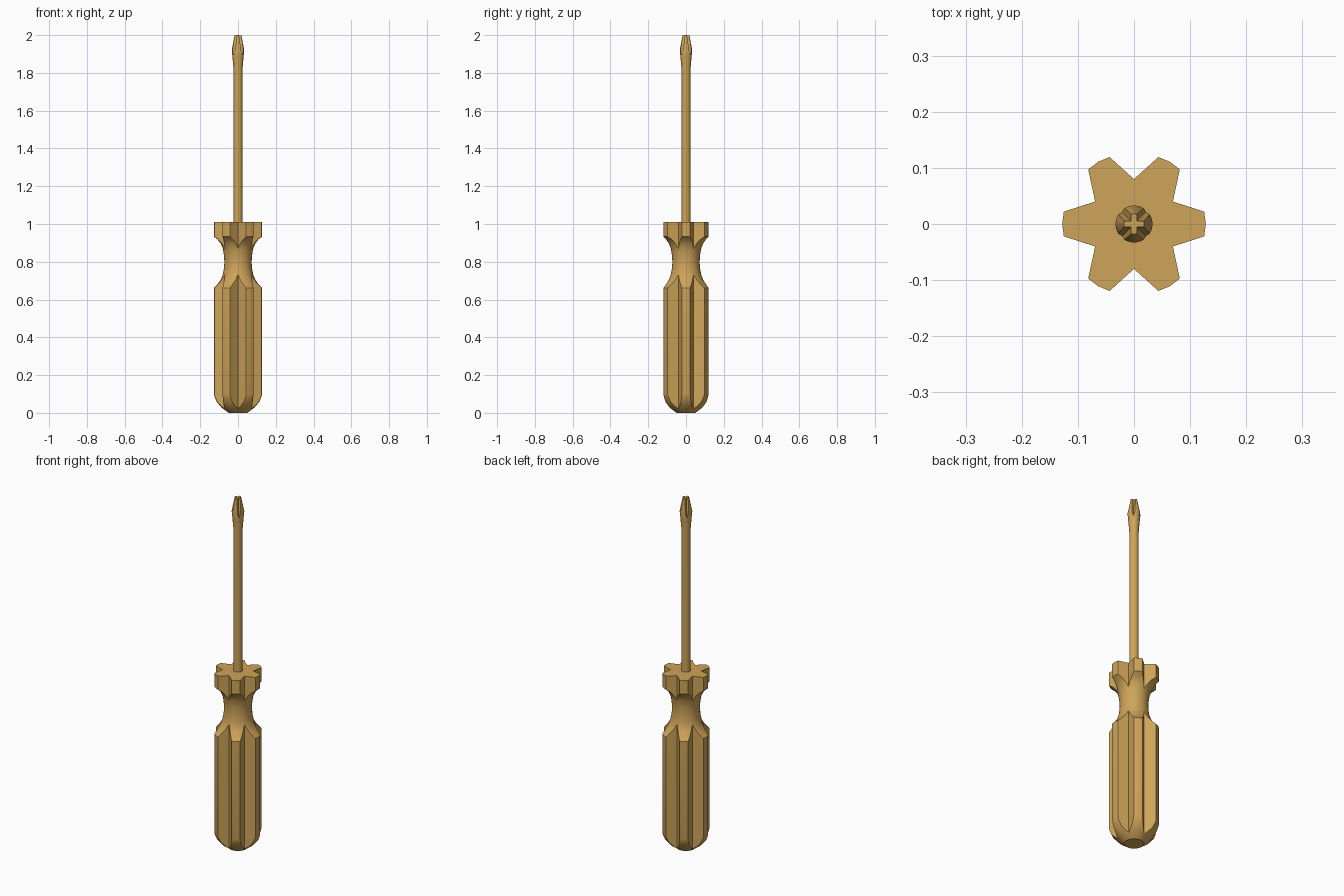
import bpy, bmesh
from math import sin, cos, pi, radians

if "Cube" in bpy.data.objects:
    bpy.data.objects.remove(bpy.data.objects["Cube"])


def make_object(name, verts, faces):
    mesh = bpy.data.meshes.new(name)
    bm = bmesh.new()
    vs = [bm.verts.new(v) for v in verts]
    for f in faces:
        bm.faces.new([vs[i] for i in f])
    bmesh.ops.recalc_face_normals(bm, faces=bm.faces)
    bm.to_mesh(mesh)
    bm.free()
    ob = bpy.data.objects.new(name, mesh)
    bpy.context.collection.objects.link(ob)
    return ob


def loft(name, rings):
    """Closed solid through rings that have equal point counts."""
    n = len(rings[0])
    verts = [p for r in rings for p in r]
    faces = [list(range(n)), [(len(rings) - 1) * n + i for i in range(n)]]
    for k in range(len(rings) - 1):
        for i in range(n):
            j = (i + 1) % n
            faces.append([k * n + i, k * n + j, (k + 1) * n + j, (k + 1) * n + i])
    return make_object(name, verts, faces)


def lathe(name, profile, n):
    return loft(name, [[(r * cos(2 * pi * i / n), r * sin(2 * pi * i / n), z)
                        for i in range(n)] for r, z in profile])


def boolean(ob, cutter, operation):
    mod = ob.modifiers.new("bool", 'BOOLEAN')
    mod.operation = operation
    mod.solver = 'EXACT'
    mod.object = cutter
    bpy.context.view_layer.objects.active = ob
    bpy.ops.object.modifier_apply(modifier=mod.name)
    bpy.data.objects.remove(cutter)


def finish(ob, color):
    bpy.ops.object.select_all(action='DESELECT')
    ob.select_set(True)
    bpy.context.view_layer.objects.active = ob
    bpy.ops.object.shade_smooth_by_angle(angle=radians(28))
    mat = bpy.data.materials.new(ob.name + "_color")
    mat.diffuse_color = color
    mat.use_nodes = True
    mat.node_tree.nodes["Principled BSDF"].inputs["Base Color"].default_value = mat.diffuse_color
    ob.data.materials.append(mat)


COLOR = (0.62, 0.37, 0.10, 1)

# Handle: six-lobed star prism trimmed by a turned envelope
lobe = [(0.080, -30), (0.127, -10), (0.128, 0), (0.127, 10)]
star = [(r * cos(radians(a + 60 * k)), r * sin(radians(a + 60 * k)))
        for k in range(6) for r, a in lobe]
handle = loft("handle", [[(x, y, z) for x, y in star] for z in (-0.05, 1.01)])
envelope = lathe("envelope", [
    (0.050, 0.0), (0.060, 0.008), (0.086, 0.027), (0.112, 0.057), (0.124, 0.085),
    (0.131, 0.11), (0.131, 0.658), (0.108, 0.682), (0.092, 0.705), (0.081, 0.73),
    (0.075, 0.76), (0.072, 0.80), (0.075, 0.84), (0.081, 0.872), (0.092, 0.897),
    (0.108, 0.918), (0.131, 0.936), (0.131, 1.05)], 48)
boolean(handle, envelope, 'INTERSECT')
finish(handle, COLOR)

# Shaft with flared, tapered cross tip
shaft = lathe("shaft", [(0.024, 0.96), (0.024, 1.82), (0.029, 1.88),
                        (0.033, 1.92), (0.018, 2.0)], 32)

# Four slanted corner grooves form the cross
for sx in (-1, 1):
    for sy in (-1, 1):
        rings = []
        for c, z in ((0.0245, 1.87), (0.0035, 2.01)):
            rings.append([(sx * x, sy * y, z) for x, y in
                          ((c, c), (0.08, c), (0.08, 0.08), (c, 0.08))])
        boolean(shaft, loft("groove", rings), 'DIFFERENCE')
finish(shaft, COLOR)
